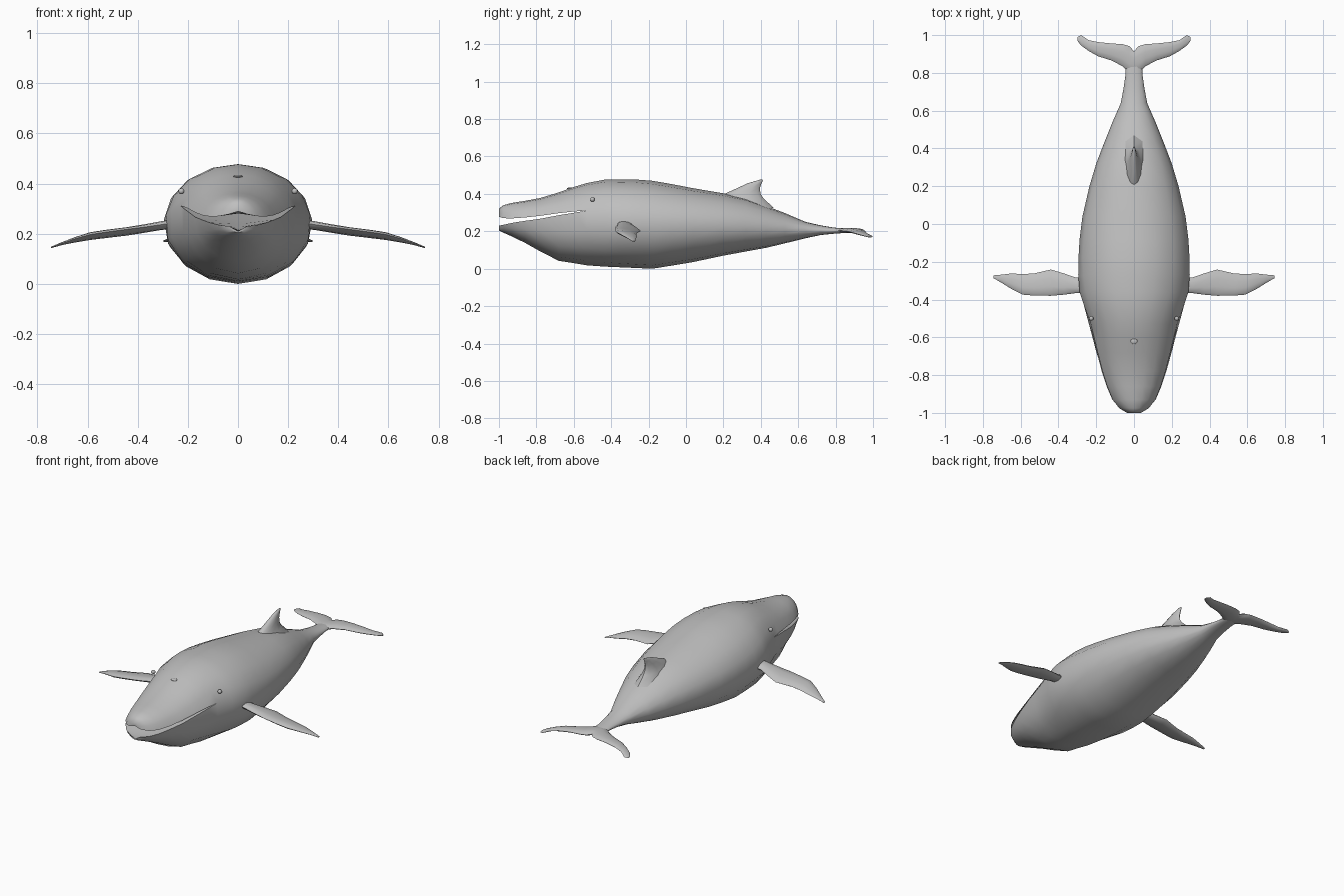
import bpy, bmesh, math
from math import sin, cos, asin, pi

skin = bpy.data.materials.new("whale grey")
skin.diffuse_color = (0.52, 0.52, 0.52, 1)


def finish(name, bm, angle=50):
    bmesh.ops.remove_doubles(bm, verts=bm.verts, dist=0.0004)
    bmesh.ops.recalc_face_normals(bm, faces=bm.faces)
    me = bpy.data.meshes.new(name)
    bm.to_mesh(me)
    bm.free()
    me.materials.append(skin)
    ob = bpy.data.objects.new(name, me)
    bpy.context.collection.objects.link(ob)
    bpy.ops.object.select_all(action='DESELECT')
    ob.select_set(True)
    bpy.context.view_layer.objects.active = ob
    bpy.ops.object.shade_smooth_by_angle(angle=math.radians(angle))
    return ob


def loft(bm, rings, cap_start=True, cap_end=True):
    """Skin a row of closed rings that all have the same point count."""
    rows = [[bm.verts.new(p) for p in r] for r in rings]
    n = len(rows[0])
    for a, b in zip(rows, rows[1:]):
        for i in range(n):
            j = (i + 1) % n
            bm.faces.new((a[i], a[j], b[j], b[i]))
    if cap_start:
        bm.faces.new(rows[0])
    if cap_end:
        bm.faces.new(rows[-1])


def arc(y, w, top, bot, mid, lip, upper):
    """Nine points over the back, or under the belly, from lip to lip."""
    h = top - mid if lip > mid else mid - bot
    t0 = asin(max(-1, min(1, (lip - mid) / h)))
    pts = []
    for i in range(9):
        f = i / 8
        t = t0 + (pi - 2 * t0) * f if upper else t0 - (pi + 2 * t0) * f
        s = sin(t)
        pts.append((w * cos(t), y, mid + s * ((top - mid) if s > 0 else (mid - bot))))
    return pts


# Head stations: y, half width, top, bottom, widest height, upper lip, lower lip
head = [
    (-1.00, 0.040, 0.322, 0.205, 0.252, 0.278, 0.230),
    (-0.975, 0.080, 0.340, 0.192, 0.252, 0.270, 0.235),
    (-0.93, 0.115, 0.352, 0.172, 0.252, 0.269, 0.245),
    (-0.86, 0.145, 0.363, 0.138, 0.250, 0.274, 0.256),
    (-0.78, 0.173, 0.378, 0.093, 0.248, 0.283, 0.267),
    (-0.68, 0.203, 0.408, 0.042, 0.245, 0.297, 0.286),
    (-0.60, 0.223, 0.437, 0.030, 0.243, 0.306, 0.299),
    (-0.53, 0.241, 0.458, 0.018, 0.240, 0.311, 0.311),
]
# Trunk stations: y, half width, top, bottom, widest height
trunk = [
    (-0.43, 0.272, 0.477, 0.011, 0.240), (-0.36, 0.291, 0.478, 0.008, 0.240),
    (-0.27, 0.296, 0.477, 0.004, 0.240), (-0.18, 0.294, 0.470, 0.000, 0.240),
    (-0.08, 0.288, 0.453, 0.016, 0.238), (0.04, 0.273, 0.430, 0.036, 0.236),
    (0.20, 0.236, 0.403, 0.070, 0.230), (0.32, 0.200, 0.377, 0.092, 0.225),
    (0.43, 0.158, 0.335, 0.112, 0.218), (0.53, 0.118, 0.297, 0.136, 0.212),
    (0.64, 0.070, 0.250, 0.163, 0.206), (0.72, 0.055, 0.232, 0.180, 0.204),
    (0.79, 0.045, 0.220, 0.187, 0.203), (0.86, 0.042, 0.214, 0.192, 0.203),
    (0.90, 0.020, 0.208, 0.198, 0.203),
]

# Body with open mouth: two closed jaws that meet the trunk at the mouth corner
bm = bmesh.new()
uppers, lowers = [], []
for y, w, top, bot, mid, zu, zl in head:
    u = arc(y, w, top, bot, mid, zu, True)
    l = arc(y, w, top, bot, mid, zl, False)
    gap = min(1, (zu - zl) / 0.02)
    uppers.append(u + [(0, y, zu + 0.012 * gap)])
    lowers.append(l + [(0, y, zl - 0.020 * gap)])
loft(bm, uppers, True, False)
loft(bm, lowers, True, False)
y, w, top, bot, mid, zu, zl = head[-1]
stations = [(y, w, top, bot, mid, zu)]
for i, (y, w, top, bot, mid) in enumerate(trunk):
    lip = mid + 0.071 * max(0, 1 - (i + 1) / 4)
    stations.append((y, w, top, bot, mid, lip))
rings = []
for s in stations:
    u, l = arc(*s, True), arc(*s, False)
    rings.append(u + l[-2:0:-1])
loft(bm, rings, False, True)
finish("body", bm, 55)


def blade_ring(x, y0, y1, z0, z1, half):
    """Lens-shaped slice of a flipper or fluke, tilted from z0 to z1."""
    pts = []
    for i in range(10):
        t = 2 * pi * i / 10
        f = (1 - cos(t)) / 2
        pts.append((x, y0 + (y1 - y0) * f, z0 + (z1 - z0) * f + half * sin(t)))
    return pts


# Flippers: x, front y, back y, front z, back z, half thickness
flipper = [
    (0.25, -0.365, -0.285, 0.245, 0.235, 0.018),
    (0.31, -0.366, -0.283, 0.236, 0.228, 0.017),
    (0.37, -0.374, -0.262, 0.227, 0.216, 0.016),
    (0.44, -0.380, -0.241, 0.218, 0.202, 0.015),
    (0.53, -0.379, -0.262, 0.206, 0.192, 0.015),
    (0.59, -0.374, -0.265, 0.197, 0.184, 0.014),
    (0.65, -0.343, -0.262, 0.180, 0.172, 0.010),
    (0.70, -0.312, -0.268, 0.163, 0.160, 0.006),
    (0.745, -0.286, -0.272, 0.146, 0.146, 0.003),
]
# Tail flukes: same columns
fluke = [
    (0.00, 0.800, 0.915, 0.204, 0.205, 0.014),
    (0.025, 0.800, 0.942, 0.204, 0.205, 0.014),
    (0.06, 0.835, 0.952, 0.203, 0.205, 0.013),
    (0.12, 0.866, 0.956, 0.200, 0.203, 0.011),
    (0.19, 0.888, 0.963, 0.194, 0.195, 0.010),
    (0.24, 0.916, 0.973, 0.186, 0.185, 0.008),
    (0.28, 0.945, 1.000, 0.178, 0.172, 0.006),
    (0.298, 0.968, 0.990, 0.172, 0.168, 0.003),
]
for side, sx in (("left", -1), ("right", 1)):
    bm = bmesh.new()
    loft(bm, [blade_ring(sx * r[0], *r[1:]) for r in flipper])
    finish(side + "_flipper", bm)

bm = bmesh.new()
whole = [(-r[0], *r[1:]) for r in fluke[:0:-1]] + fluke
loft(bm, [blade_ring(*r) for r in whole])
finish("tail_flukes", bm)

# Dorsal fin: z, front y, back y, half thickness, lofted upward
fin = [
    (0.325, 0.14, 0.47, 0.075), (0.375, 0.17, 0.415, 0.042),
    (0.402, 0.21, 0.398, 0.030), (0.430, 0.272, 0.395, 0.020),
    (0.457, 0.330, 0.404, 0.012), (0.470, 0.375, 0.411, 0.007),
    (0.477, 0.398, 0.409, 0.003),
]
bm = bmesh.new()
loft(bm, [[(h * sin(2 * pi * i / 10), a + (b - a) * (1 - cos(2 * pi * i / 10)) / 2, z)
           for i in range(10)] for z, a, b, h in fin])
finish("dorsal_fin", bm)


def bead(name, pos, size):
    bm = bmesh.new()
    bmesh.ops.create_uvsphere(bm, u_segments=12, v_segments=8, radius=1)
    bmesh.ops.scale(bm, vec=size, verts=bm.verts)
    bmesh.ops.translate(bm, vec=pos, verts=bm.verts)
    finish(name, bm)


# Eyes and blowhole
bead("left_eye", (-0.226, -0.50, 0.370), (0.012, 0.012, 0.012))
bead("right_eye", (0.226, -0.50, 0.370), (0.012, 0.012, 0.012))
bead("blowhole", (0, -0.62, 0.429), (0.018, 0.016, 0.006))
